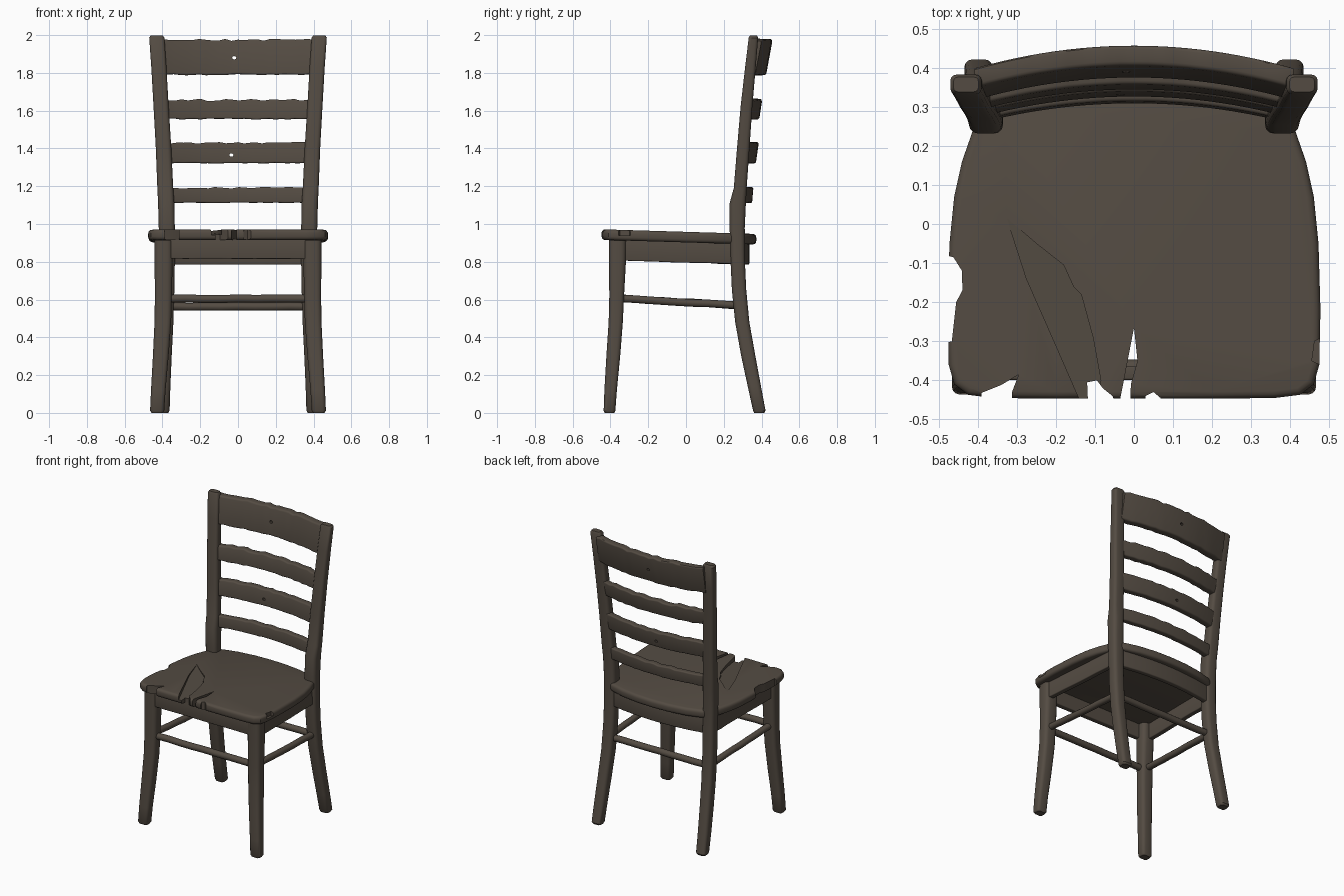
import bpy, bmesh, math, random
from mathutils import Vector

if "Cube" in bpy.data.objects:
    bpy.data.objects.remove(bpy.data.objects["Cube"])

random.seed(4)
wood = bpy.data.materials.new("weathered brown wood")
wood.diffuse_color = (0.088, 0.071, 0.055, 1)
wood.use_nodes = True
wood.node_tree.nodes["Principled BSDF"].inputs["Base Color"].default_value = wood.diffuse_color
parts, cutters = [], []


def loft(name, rings, store=parts):
    """Closed skin through rings of points, capped at both ends."""
    bm = bmesh.new()
    vs = [[bm.verts.new(p) for p in r] for r in rings]
    n = len(vs[0])
    for a, b in zip(vs, vs[1:]):
        for i in range(n):
            bm.faces.new((a[i], a[(i + 1) % n], b[(i + 1) % n], b[i]))
    bm.faces.new(vs[0])
    bm.faces.new(vs[-1])
    bmesh.ops.recalc_face_normals(bm, faces=bm.faces)
    me = bpy.data.meshes.new(name)
    bm.to_mesh(me)
    bm.free()
    me.materials.append(wood)
    ob = bpy.data.objects.new(name, me)
    bpy.context.collection.objects.link(ob)
    store.append(ob)
    return ob


def section(w, h, r=0.3):
    """Rounded rectangle; r is the corner radius relative to the short side."""
    r *= min(w, h)
    pts = []
    for k, (sx, sy) in enumerate(((1, 1), (-1, 1), (-1, -1), (1, -1))):
        for j in range(4):
            a = math.radians(90 * k + 30 * j)
            pts.append((sx * (w / 2 - r) + r * math.cos(a),
                        sy * (h / 2 - r) + r * math.sin(a)))
    return pts


def leg(name, stations, s):
    """Upright swept through (x, y, z, width, depth), with rounded ends."""
    z0, z1 = stations[0], stations[-1]
    st = [(*z0[:3], z0[3] * .8, z0[4] * .8), (z0[0], z0[1], z0[2] + .012, *z0[3:])]
    st += stations[1:-1]
    st += [(z1[0], z1[1], z1[2] - .012, *z1[3:]), (*z1[:3], z1[3] * .8, z1[4] * .75)]
    loft(name, [[(s * (x + u), y + v, z) for u, v in section(w, d)]
                for x, y, z, w, d in st])


def bar(name, a, b, w, h, r=0.3):
    """Straight rail from a to b with a slightly uneven surface."""
    a, b = Vector(a), Vector(b)
    side = (b - a).cross(Vector((0, 0, 1))).normalized()
    rings = []
    for i in range(9):
        c = a.lerp(b, i / 8) + Vector((0, 0, random.uniform(-.002, .002)))
        rings.append([c + side * u + Vector((0, 0, v)) for u, v in section(w, h, r)])
    loft(name, rings)


def slat(name, hx, z0, z1, y0, y1, sag, thick, rough=0.004):
    """Bowed back slat; y0 and y1 are the rear faces at its bottom and top."""
    rings = []
    for i in range(25):
        t = i / 12 - 1
        top = z1 + random.uniform(-rough, rough)
        bot = z0 + random.uniform(-rough, rough) * .5
        ring = []
        for u, v in section(thick, top - bot, .2):
            k = v / (top - bot) + .5
            y = y0 + (y1 - y0) * k - thick / 2 - sag * t * t
            ring.append((hx * t, y + u, bot + v + (top - bot) / 2))
        rings.append(ring)
    return loft(name, rings)


def cut(ob, tool):
    tool.hide_render = True
    m = ob.modifiers.new("damage", 'BOOLEAN')
    m.operation, m.solver, m.object = 'DIFFERENCE', 'EXACT', tool


# Legs and back posts
front = [(.428, -.405, 0, .075, .062), (.422, -.399, .12, .077, .066),
         (.409, -.385, .3, .083, .073), (.398, -.372, .48, .088, .075),
         (.395, -.367, .62, .09, .078), (.394, -.363, .8, .095, .09),
         (.394, -.362, .925, .095, .092)]
back = [(.398, .388, 0, .072, .066), (.395, .362, .14, .074, .07),
        (.389, .33, .3, .076, .075), (.382, .298, .48, .08, .075),
        (.378, .281, .65, .082, .076), (.376, .274, .8, .083, .076),
        (.377, .271, .98, .085, .08), (.38, .274, 1.11, .086, .086),
        (.385, .287, 1.19, .084, .068), (.394, .303, 1.4, .082, .066),
        (.407, .32, 1.62, .08, .062), (.419, .341, 1.83, .08, .056),
        (.43, .357, 1.998, .08, .05)]
for s, side in ((1, "right"), (-1, "left")):
    leg("front_leg_" + side, front, s)
    leg("back_post_" + side, back, s)
    # Side apron and side stretcher
    bar("side_apron_" + side, (s * .407, -.33, .865), (s * .382, .255, .845), .036, .115, .15)
    bar("side_stretcher_" + side, (s * .397, -.35, .607), (s * .38, .28, .568), .042, .04, .45)

# Front apron, cross stretchers and bowed back apron
bar("front_apron", (-.37, -.381, .868), (.37, -.381, .868), .036, .105, .15)
bar("front_stretcher", (-.37, -.368, .605), (.37, -.368, .605), .042, .042, .45)
bar("back_stretcher", (-.36, .285, .563), (.36, .285, .563), .042, .042, .45)
slat("back_apron", .37, .785, .905, .335, .335, .04, .036, .001)

# Ladder-back slats
top_rail = slat("top_rail", .408, 1.79, 1.975, .425, .458, .058, .052, .006)
slat("upper_slat", .397, 1.555, 1.658, .388, .403, .053, .045, .006)
mid_slat = slat("middle_slat", .385, 1.322, 1.43, .37, .385, .05, .045)
slat("lower_slat", .375, 1.112, 1.192, .35, .357, .045, .042)

# Worm holes through two slats
for ob, x, z in ((top_rail, -.02, 1.88), (mid_slat, -.035, 1.365)):
    ring = [(x + .011 * math.cos(a * math.pi / 4), z + .009 * math.sin(a * math.pi / 4))
            for a in range(8)]
    cut(ob, loft("hole_cutter", [[(u, y, v) for u, v in ring] for y in (.2, .6)], cutters))


# Seat board: mirrored outline, gently tilted to the back
def seat_top(y):
    return .972 - .03 * (y + .45)


half = [(.2, -.447), (.36, -.445), (.425, -.437), (.46, -.41), (.474, -.36), (.477, -.22),
        (.472, -.05), (.46, .07), (.44, .16), (.412, .24), (.385, .295), (.34, .322),
        (.24, .35), (.12, .367)]
outline = half + [(0, .372)] + [(-x, y) for x, y in reversed(half)]
seat = loft("seat", [[(x, y, seat_top(y) - t) for x, y in outline] for t in (.056, 0)])
bev = seat.modifiers.new("rounded edge", 'BEVEL')
bev.width, bev.segments, bev.limit_method = .018, 3, 'ANGLE'
bev.angle_limit = math.radians(50)

# Splintered gouge that deepens toward the front edge
gouge = [(-.325, .015), (-.25, -.05), (-.18, -.105), (-.155, -.16), (-.135, -.18),
         (-.105, -.29), (-.085, -.40), (-.105, -.47), (-.13, -.47), (-.2, -.31), (-.275, -.14)]
cut(seat, loft("gouge_cutter", [[(x, y, seat_top(y) - .002 + .06 * (y - .015)) for x, y in gouge],
                                [(x, y, 1.1) for x, y in gouge]], cutters))

# Through splits and chipped edges
chips = [
    [(0, -.265), (.009, -.35), (-.008, -.41), (-.01, -.47), (-.04, -.47), (-.022, -.38)],
    [(-.117, -.47), (-.12, -.405), (-.095, -.40), (-.08, -.42), (-.055, -.44), (-.045, -.47)],
    [(-.312, -.47), (-.312, -.43), (-.295, -.385), (-.34, -.412), (-.39, -.432), (-.39, -.47)],
    [(.025, -.47), (.03, -.44), (.05, -.43), (.068, -.445), (.07, -.47)],
    [(-.5, -.075), (-.462, -.085), (-.44, -.12), (-.439, -.17), (-.455, -.2), (-.466, -.3), (-.5, -.31)],
    [(.5, -.28), (.462, -.3), (.455, -.35), (.5, -.37)],
]
for i, c in enumerate(chips):
    low = .94 if i == 5 else .85
    cut(seat, loft("chip_cutter", [[(x, y, z) for x, y in c] for z in (low, 1.1)], cutters))

# Apply modifiers, drop the cutters, smooth the surfaces
bpy.ops.object.select_all(action='DESELECT')
for ob in parts:
    ob.select_set(True)
bpy.context.view_layer.objects.active = seat
bpy.ops.object.convert(target='MESH')
for ob in cutters:
    bpy.data.objects.remove(ob)
bpy.ops.object.shade_smooth_by_angle(angle=math.radians(35))
